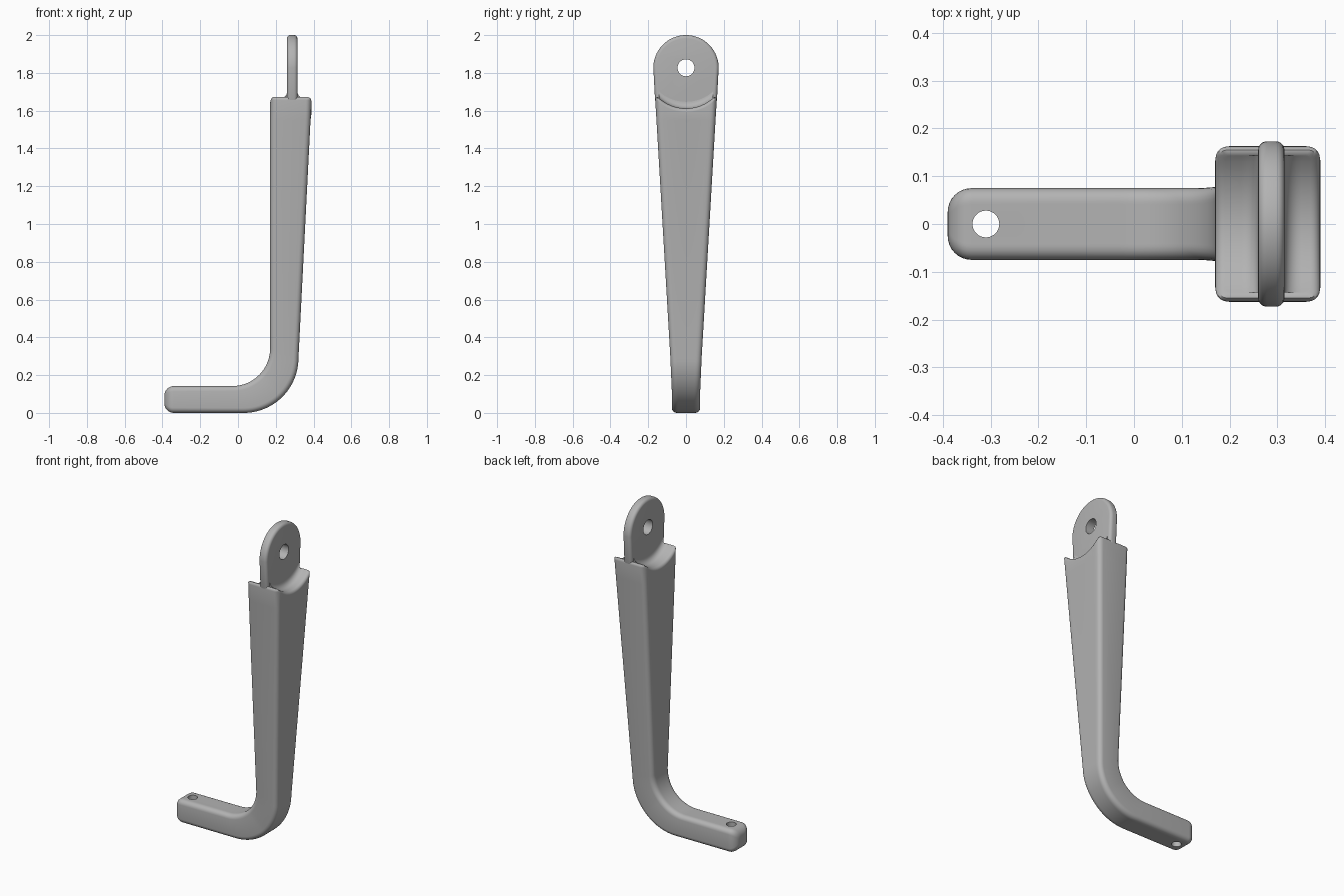
import bpy, bmesh
from math import sin, cos, pi, sqrt

if "Cube" in bpy.data.objects:
    bpy.data.objects.remove(bpy.data.objects["Cube"])

GREY = (0.45, 0.45, 0.45, 1)
metal = bpy.data.materials.new("satin grey metal")
metal.use_nodes = True
metal.diffuse_color = GREY
metal.node_tree.nodes["Principled BSDF"].inputs["Base Color"].default_value = GREY

TAB_X, TAB_HALF = 0.2875, 0.0275     # tab plate centre and half thickness
EYE_Z, TAB_R, SCOOP_R = 1.827, 0.173, 0.215
TOP_Z, FILLET, RIM = 1.66, 0.035, 0.02


def finish(bm, name):
    bmesh.ops.recalc_face_normals(bm, faces=bm.faces)
    mesh = bpy.data.meshes.new(name)
    bm.to_mesh(mesh)
    bm.free()
    mesh.materials.append(metal)
    obj = bpy.data.objects.new(name, mesh)
    bpy.context.collection.objects.link(obj)
    return obj


def drill(obj, location, radius, rotation):
    """Cut a round hole through obj, then smooth its shading."""
    bpy.ops.mesh.primitive_cylinder_add(vertices=40, radius=radius, depth=0.5,
                                        location=location, rotation=rotation)
    cutter = bpy.context.object
    cutter.hide_render = True
    cutter.data.materials.append(metal)
    mod = obj.modifiers.new("hole", "BOOLEAN")
    mod.object, mod.solver = cutter, "EXACT"
    bpy.ops.object.select_all(action="DESELECT")
    obj.select_set(True)
    bpy.context.view_layer.objects.active = obj
    bpy.ops.object.modifier_apply(modifier=mod.name)
    bpy.data.objects.remove(cutter)
    bpy.ops.object.shade_smooth_by_angle(angle=pi / 5)


def chain(h, w, r, arc=5, flat=16):
    """Half of a rounded rectangle, from y = -w to y = +w on the inner side."""
    low = [(-h + r - r * sin(a), -w + r - r * cos(a))
           for a in (pi / 2 * i / arc for i in range(arc + 1))]
    mid = [(-h, (-w + r) * (1 - 2 * i / flat)) for i in range(1, flat)]
    return low + mid + [(u, -y) for u, y in reversed(low)]


def half_width(z):
    return max(0.075, 0.083 + 0.0606 * (z - 0.34))


def scoop(y):
    return min(TOP_Z + 0.015, EYE_Z - sqrt(SCOOP_R ** 2 - y * y))


# Body: rounded rectangle rings along an L-shaped path
bm = bmesh.new()
rings = []


def add_ring(inner, outer, w, inset=0.0, r=0.028, drop=None):
    (ix, iz), (ox, oz) = inner, outer
    full = sqrt((ox - ix) ** 2 + (oz - iz) ** 2) / 2
    half = chain(full - inset, w - inset, r)
    points = half + [(-u, y) for u, y in reversed(half)]
    ring = []
    for u, y in points:
        t = (u / full + 1) / 2
        z = iz + (oz - iz) * t if drop is None else scoop(y) - drop
        ring.append(bm.verts.new((ix + (ox - ix) * t, y, z)))
    rings.append(ring)


# rounded arm end
END_R, STEPS = 0.05, 8
for i in range(STEPS + 1):
    a = pi / 2 * i / STEPS
    x = -0.39 + END_R * (1 - cos(a))
    r = 0.018 + 0.01 * sin(a)
    add_ring((x, 0.142), (x, 0), 0.075, END_R * (1 - sin(a)), r)
# bend
for i in range(25):
    a = pi / 2 * i / 24
    inner = (-0.03 + 0.2 * sin(a), 0.342 - 0.2 * cos(a))
    outer = (0.03 + 0.29 * sin(a), 0.29 - 0.29 * cos(a))
    add_ring(inner, outer, half_width(inner[1]))
# upright shaft, up to just under the scooped top
add_ring((0.17, 1.55), (0.384, 1.55), half_width(1.55))
# rounded rim following the scoop
for i in range(6):
    a = pi / 2 * i / 5
    add_ring((0.17, TOP_Z), (0.39, TOP_Z), half_width(TOP_Z),
             RIM * (1 - cos(a)), 0.03 - 0.018 * sin(a), RIM * (1 - sin(a)))

count = len(rings[0])
for a, b in zip(rings, rings[1:]):
    for i in range(count):
        j = (i + 1) % count
        bm.faces.new((a[i], a[j], b[j], b[i]))
bm.faces.new(rings[0])

# scooped top, sweeping up in a fillet against the tab
side = [TAB_HALF + FILLET * (1 - cos(pi / 2 * i / 6)) for i in range(7)]
columns = [-d for d in reversed(side)] + side
top = rings[-1]
rows = []
for i in range(count // 2):
    first, last = top[i], top[count - 1 - i]
    row = [first]
    for d in columns:
        gap = min(FILLET, abs(d) - TAB_HALF)
        lift = FILLET - sqrt(max(0, FILLET ** 2 - (FILLET - gap) ** 2))
        x = min(max(TAB_X + d, first.co.x + 0.001), last.co.x - 0.001)
        row.append(bm.verts.new((x, first.co.y, first.co.z + lift)))
    rows.append(row + [last])
for a, b in zip(rows, rows[1:]):
    for j in range(len(a) - 1):
        bm.faces.new((a[j], a[j + 1], b[j + 1], b[j]))
bm.faces.new(rows[0])
bm.faces.new(rows[-1])
body = finish(bm, "bent_arm")
drill(body, (-0.31, 0, 0.07), 0.028, (0, 0, 0))

# Tab: round-topped plate with softened edges
bm = bmesh.new()
outline = [(TAB_R * cos(pi * i / 48), EYE_Z + TAB_R * sin(pi * i / 48))
           for i in range(49)]
outline += [(-0.164, 1.66), (-0.14, 1.58), (0.14, 1.58), (0.164, 1.66)]
face = bm.faces.new([bm.verts.new((TAB_X - TAB_HALF, y, z)) for y, z in outline])
moved = bmesh.ops.extrude_face_region(bm, geom=[face])["geom"]
bmesh.ops.translate(bm, vec=(2 * TAB_HALF, 0, 0),
                    verts=[v for v in moved if isinstance(v, bmesh.types.BMVert)])
if not face.is_valid or len(bm.faces) < len(outline) + 2:
    bm.faces.new([v for v in bm.verts if v.co.x < TAB_X])
rims = [e for e in bm.edges
        if abs(e.verts[0].co.x - e.verts[1].co.x) < TAB_HALF]
bmesh.ops.recalc_face_normals(bm, faces=bm.faces)
bmesh.ops.bevel(bm, geom=rims, offset=0.018, segments=5, profile=0.5,
                affect="EDGES", clamp_overlap=False)
tab = finish(bm, "mounting_tab")
drill(tab, (TAB_X, 0, EYE_Z), 0.045, (0, pi / 2, 0))
